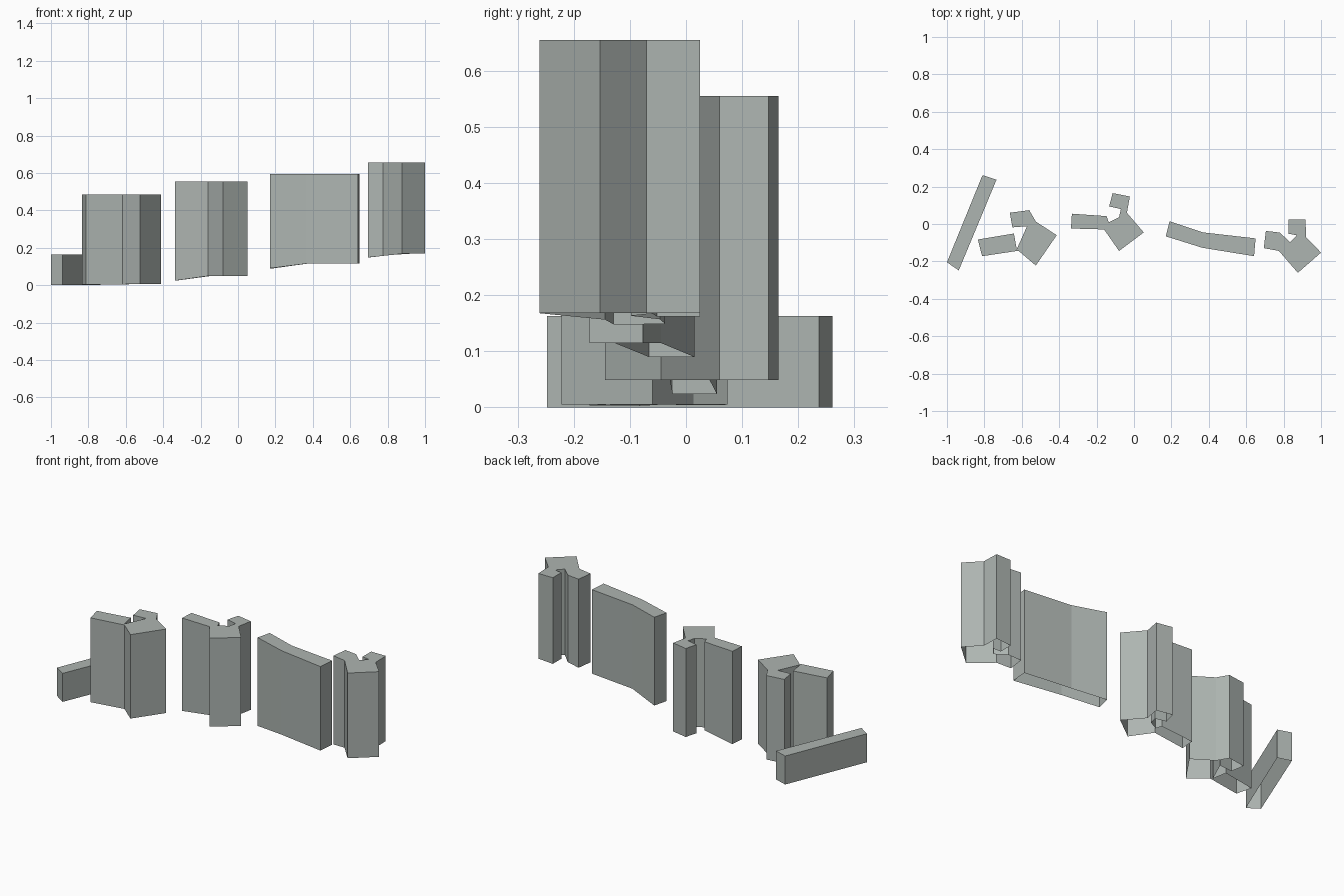
import bpy, bmesh

# One flat colour for every block
stone = bpy.data.materials.new("grey_green_stone")
stone.diffuse_color = (0.42, 0.46, 0.44, 1)


def ground(x, slope):
    """Height of the sloping ground under a block: x0, z0 -> x1, z1, clamped."""
    x0, z0, x1, z1 = slope
    t = min(1, max(0, (x - x0) / (x1 - x0)))
    return z0 + t * (z1 - z0)


def block(name, outline, top, slope):
    """Walls and a flat roof over an outline; the underside is open."""
    area = sum(a[0] * b[1] - b[0] * a[1]
               for a, b in zip(outline, outline[1:] + outline[:1]))
    if area < 0:
        outline = outline[::-1]
    bm = bmesh.new()
    low = [bm.verts.new((x, y, ground(x, slope))) for x, y in outline]
    high = [bm.verts.new((x, y, top)) for x, y in outline]
    n = len(outline)
    for i in range(n):
        j = (i + 1) % n
        bm.faces.new((low[i], low[j], high[j], high[i]))
    bm.faces.new(high)
    mesh = bpy.data.meshes.new(name)
    bm.to_mesh(mesh)
    bm.free()
    mesh.materials.append(stone)
    bpy.context.collection.objects.link(bpy.data.objects.new(name, mesh))


# Low slab at the left end
block("low_building",
      [(-1, -0.205), (-0.937, -0.248), (-0.735, 0.237), (-0.81, 0.261)],
      0.163, (-1, 0, 1, 0))

# Forked tower on the left
block("left_tower",
      [(-0.835, -0.083), (-0.642, -0.051), (-0.627, -0.135), (-0.572, -0.012),
       (-0.65, -0.018), (-0.664, 0.06), (-0.56, 0.074), (-0.525, 0.013),
       (-0.413, -0.06), (-0.525, -0.222), (-0.618, -0.143), (-0.812, -0.172)],
      0.485, (-0.83, 0.003, -0.6, 0.005))

# Forked tower in the middle
block("middle_tower",
      [(-0.332, 0.055), (-0.146, 0.042), (-0.135, 0.008), (-0.08, 0.036),
       (-0.07, 0.08), (-0.133, 0.094), (-0.114, 0.165), (-0.022, 0.147),
       (-0.038, 0.06), (0.052, -0.045), (-0.08, -0.144), (-0.16, -0.029),
       (-0.337, -0.024)],
      0.555, (-0.333, 0.024, -0.16, 0.049))

# Long bent slab
block("long_building",
      [(0.19, 0.015), (0.37, -0.045), (0.65, -0.077), (0.642, -0.172),
       (0.365, -0.127), (0.17, -0.066)],
      0.595, (0.19, 0.09, 0.366, 0.115))

# Forked tower at the right end
block("right_tower",
      [(0.705, -0.037), (0.78, -0.046), (0.835, -0.098), (0.87, -0.06),
       (0.825, -0.052), (0.825, 0.025), (0.917, 0.025), (0.92, -0.07),
       (1, -0.153), (0.876, -0.261), (0.775, -0.144), (0.694, -0.129)],
      0.655, (0.7, 0.148, 0.876, 0.168))
